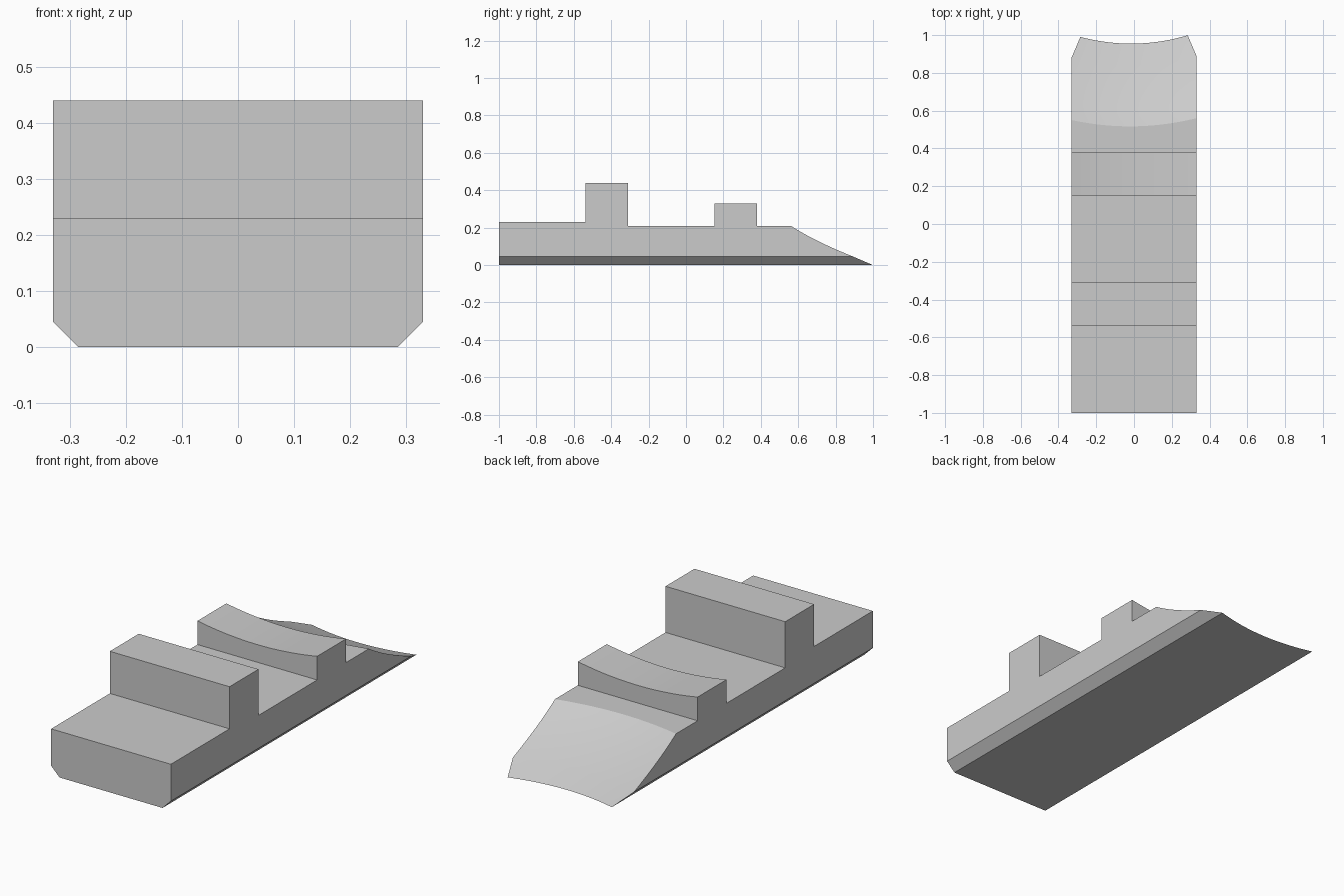
import bpy, bmesh

if "Cube" in bpy.data.objects:
    bpy.data.objects.remove(bpy.data.objects["Cube"], do_unlink=True)

HALF, CHAMFER, DECK = 0.33, 0.046, 0.21
COLUMNS, ROWS = 24, 12

grey = bpy.data.materials.new("plain grey")
grey.use_nodes = True
grey.diffuse_color = (0.6, 0.6, 0.6, 1)
grey.node_tree.nodes["Principled BSDF"].inputs["Base Color"].default_value = (0.6, 0.6, 0.6, 1)


def finish(bm, name):
    """Turn a bmesh into a shaded, coloured object."""
    bmesh.ops.recalc_face_normals(bm, faces=bm.faces)
    mesh = bpy.data.meshes.new(name)
    bm.to_mesh(mesh)
    bm.free()
    mesh.materials.append(grey)
    obj = bpy.data.objects.new(name, mesh)
    bpy.context.collection.objects.link(obj)
    bpy.ops.object.select_all(action="DESELECT")
    obj.select_set(True)
    bpy.context.view_layer.objects.active = obj
    bpy.ops.object.shade_smooth_by_angle(angle=0.4)


def prism(name, start, end):
    """Join two matching outlines with side walls and end caps."""
    bm = bmesh.new()
    a = [bm.verts.new(p) for p in start]
    b = [bm.verts.new(p) for p in end]
    bm.faces.new(a)
    bm.faces.new(b)
    for i in range(len(a)):
        j = (i + 1) % len(a)
        bm.faces.new((a[i], a[j], b[j], b[i]))
    finish(bm, name)


def ramp_y(x, z):
    """Dished ramp, hollow both along and across."""
    t = z / DECK
    centre = 0.955 - 0.438 * t - 0.13 * t * (1 - t)
    return centre + (0.49 - 0.14 * t) * x * x + 0.015 * x


# Hull: stacked outlines with chamfered lower edges and the ramp at the back
bm = bmesh.new()
levels = [0] + [CHAMFER + (DECK - CHAMFER) * i / ROWS for i in range(ROWS + 1)]
rings = []
for z in levels:
    w = min(HALF, HALF - CHAMFER + z)
    xs = [w * (1 - 2 * i / COLUMNS) for i in range(COLUMNS + 1)]
    outline = [(-w, -1, z), (w, -1, z)] + [(x, ramp_y(x, z), z) for x in xs]
    rings.append([bm.verts.new(p) for p in outline])
for low, high in zip(rings, rings[1:]):
    for i in range(len(low)):
        j = (i + 1) % len(low)
        bm.faces.new((low[i], low[j], high[j], high[i]))
bm.faces.new(rings[0])
bm.faces.new(rings[-1])
finish(bm, "hull")

# Raised front deck and tall front block
step = [(-1, DECK), (-1, 0.23), (-0.538, 0.23), (-0.538, 0.44), (-0.31, 0.44), (-0.31, DECK)]
prism("front_deck_and_block",
      [(-HALF, y, z) for y, z in step], [(HALF, y, z) for y, z in step])

# Rear block with a dished top
arc = [HALF * (1 - 2 * i / COLUMNS) for i in range(COLUMNS + 1)]
cradle = [(-HALF, DECK), (HALF, DECK)]
cradle += [(x, 0.298 + 0.03 * (x / HALF) ** 2) for x in arc]
prism("rear_block",
      [(x, 0.152, z) for x, z in cradle], [(x, 0.38, z) for x, z in cradle])
